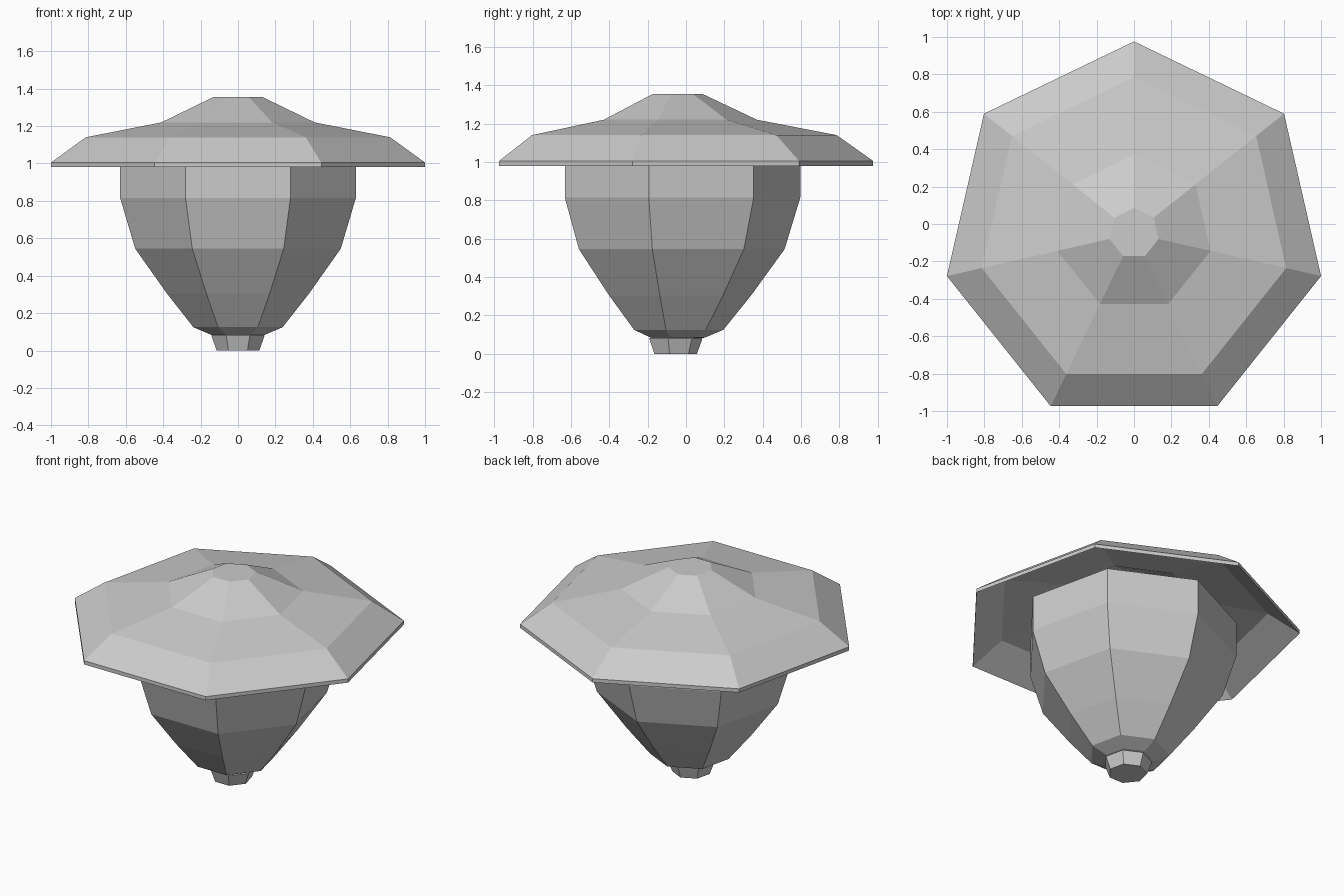
import bpy, bmesh, math

cube = bpy.data.objects.get("Cube")
if cube:
    bpy.data.objects.remove(cube)

SIDES = 7

# single plain colour
grey = bpy.data.materials.new("light_grey")
grey.use_nodes = True
grey.diffuse_color = (0.6, 0.6, 0.6, 1)
grey.node_tree.nodes["Principled BSDF"].inputs["Base Color"].default_value = (0.6, 0.6, 0.6, 1)


def lathe(name, profile, y):
    """Seven-sided solid from (radius, height) rings, with flat end faces."""
    bm = bmesh.new()
    rings = []
    for radius, z in profile:
        ring = []
        for i in range(SIDES):
            a = math.pi / 2 + i * math.tau / SIDES
            ring.append(bm.verts.new((radius * math.cos(a), y + radius * math.sin(a), z)))
        rings.append(ring)
    for low, high in zip(rings, rings[1:]):
        for i in range(SIDES):
            j = (i + 1) % SIDES
            bm.faces.new((low[i], low[j], high[j], high[i]))
    bm.faces.new(rings[0][::-1])
    bm.faces.new(rings[-1])
    bmesh.ops.recalc_face_normals(bm, faces=bm.faces)
    mesh = bpy.data.meshes.new(name)
    bm.to_mesh(mesh)
    bm.free()
    mesh.materials.append(grey)
    obj = bpy.data.objects.new(name, mesh)
    bpy.context.collection.objects.link(obj)
    return obj


# wide hollow cap: inner surface from the crown down, round the rim, outer surface up
outer = [(1.026, 1.005), (0.835, 1.14), (0.42, 1.22), (0.135, 1.355)]
inner = [(r, z - 0.025) for r, z in reversed(outer)]
lathe("cap", inner + outer, -0.05)

# tapering body, flat on top inside the cap
lathe("body", [(0.10, 0.075), (0.15, 0.085), (0.245, 0.125), (0.39, 0.305),
               (0.564, 0.545), (0.646, 0.815), (0.646, 1.05)], -0.05)

# small foot with a chamfered shoulder
lathe("foot", [(0.117, 0), (0.146, 0.08), (0.11, 0.1)], -0.06)
